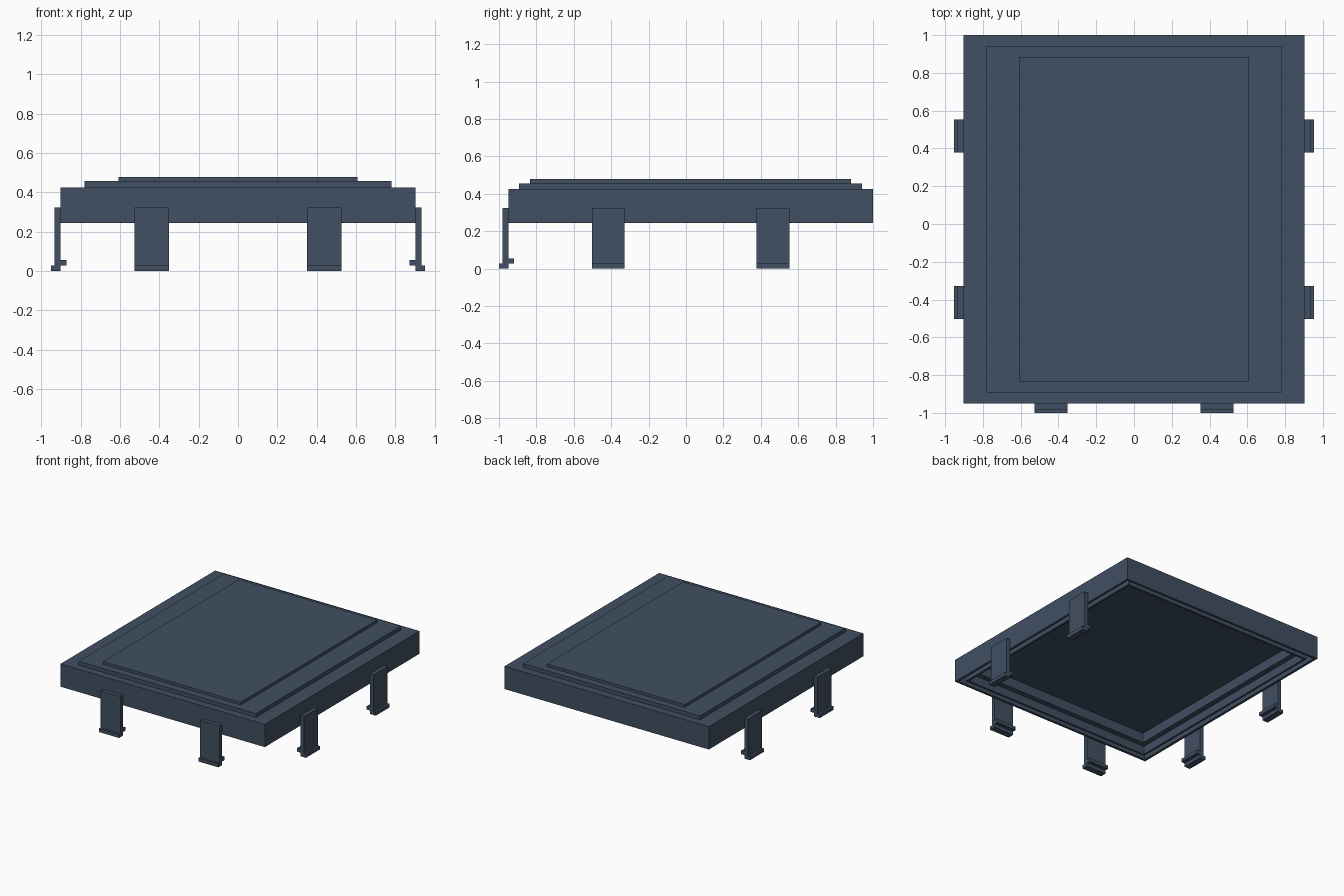
import bpy, bmesh

if "Cube" in bpy.data.objects:
    bpy.data.objects.remove(bpy.data.objects["Cube"])

slate = bpy.data.materials.new("slate_blue")
slate.diffuse_color = (0.052, 0.079, 0.122, 1)
slate.use_nodes = True
slate.node_tree.nodes["Principled BSDF"].inputs["Base Color"].default_value = slate.diffuse_color


def finish(name, bm):
    bmesh.ops.recalc_face_normals(bm, faces=bm.faces)
    mesh = bpy.data.meshes.new(name)
    bm.to_mesh(mesh)
    bm.free()
    mesh.materials.append(slate)
    obj = bpy.data.objects.new(name, mesh)
    bpy.context.collection.objects.link(obj)
    return obj


def extrude_profile(name, profile, start, end, place):
    """Extrude a closed 2D profile between start and end; place maps (u, v, t) to a point."""
    bm = bmesh.new()
    a = [bm.verts.new(place(u, v, start)) for u, v in profile]
    b = [bm.verts.new(place(u, v, end)) for u, v in profile]
    bm.faces.new(a)
    bm.faces.new(b[::-1])
    n = len(profile)
    for i in range(n):
        j = (i + 1) % n
        bm.faces.new((a[i], b[i], b[j], a[j]))
    return finish(name, bm)


# Lid: nested rectangles (half width, front y, back y, z) from the cavity
# ceiling, down the stepped underside, up the outside and over the raised tiers
W, F, B = 0.902, -0.95, 1.00
BASE, DECK = 0.243, 0.425


def inset(d, z):
    return (W - d, F + d, B - d, z)


loops = [
    inset(0.115, 0.385), inset(0.115, 0.308),   # deep recess
    inset(0.073, 0.308), inset(0.073, BASE),    # ledge and inner lip
    inset(0.056, BASE), inset(0.056, 0.308),    # seal groove
    inset(0.02, 0.308), inset(0.02, BASE),
    inset(0.0, BASE), inset(0.0, DECK),         # outer wall
    (0.782, -0.892, 0.94, DECK), (0.782, -0.892, 0.94, 0.456),
    (0.608, -0.833, 0.883, 0.456), (0.608, -0.833, 0.883, 0.478),
]
bm = bmesh.new()
rings = [[bm.verts.new(p) for p in ((-w, f, z), (w, f, z), (w, b, z), (-w, b, z))]
         for w, f, b, z in loops]
for low, high in zip(rings, rings[1:]):
    for i in range(4):
        j = (i + 1) % 4
        bm.faces.new((low[i], low[j], high[j], high[i]))
bm.faces.new(rings[0])
bm.faces.new(rings[-1])
finish("stepped_lid", bm)

# Clips: upright tab with an outward foot and a small inward catch (outward distance, z)
clip = [(0, 0), (0.05, 0), (0.05, 0.028), (0.032, 0.028), (0.032, 0.323),
        (0, 0.323), (0, 0.055), (-0.03, 0.055), (-0.03, 0.028), (0, 0.028)]

for side, label in ((-1, "left"), (1, "right")):
    for y, where in ((-0.415, "front"), (0.465, "back")):
        extrude_profile(f"{label}_{where}_clip", clip, y - 0.0875, y + 0.0875,
                        lambda u, v, t: (side * (W + u), t, v))
    x = side * 0.4385
    extrude_profile(f"front_{label}_clip", clip, x - 0.0875, x + 0.0875,
                    lambda u, v, t: (t, F - u, v))
